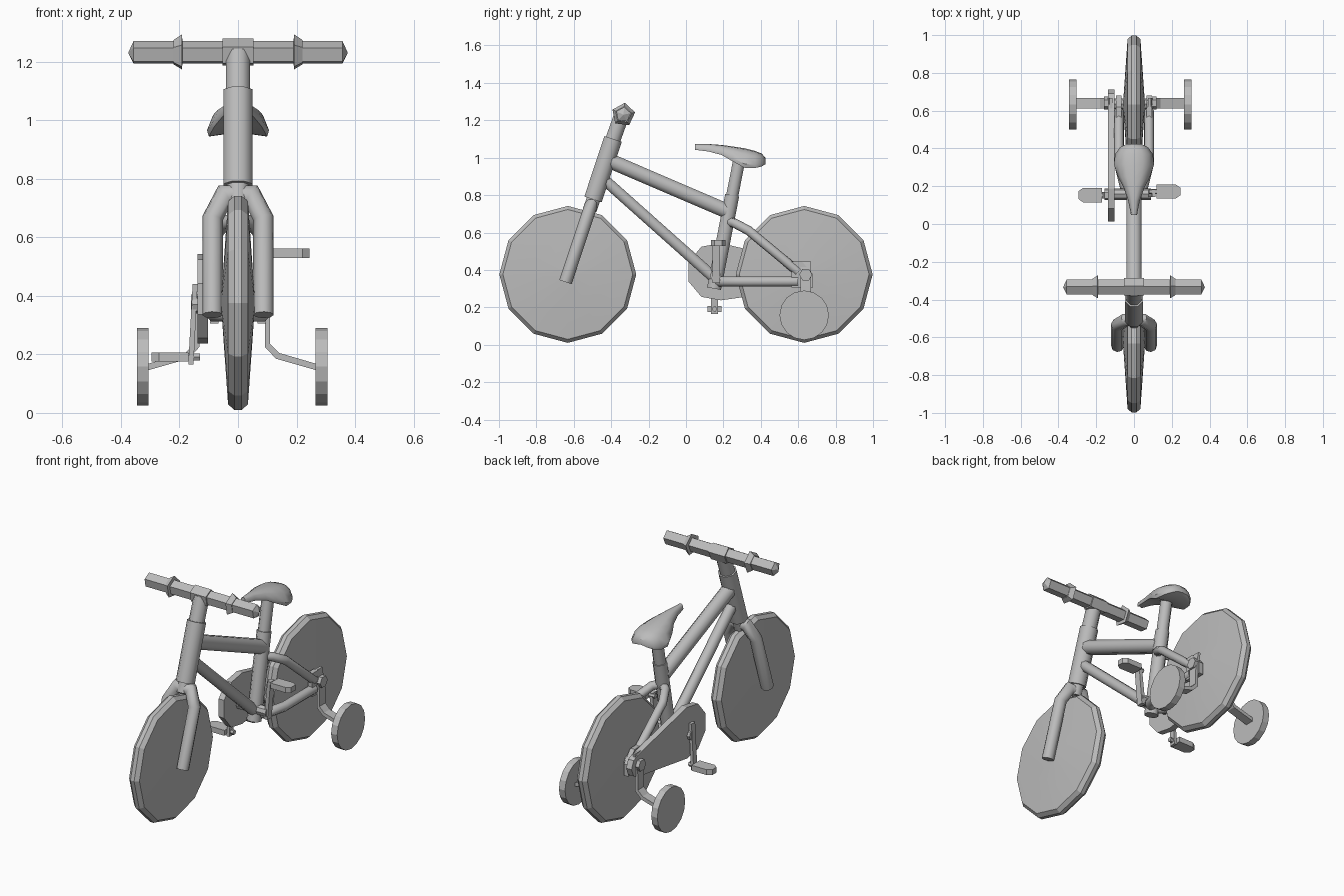
import bpy, bmesh, math
from mathutils import Vector

if "Cube" in bpy.data.objects:
    bpy.data.objects.remove(bpy.data.objects["Cube"])

GREY = (0.5, 0.5, 0.5, 1)
mat = bpy.data.materials.new("plain grey")
mat.use_nodes = True
mat.diffuse_color = GREY
mat.node_tree.nodes["Principled BSDF"].inputs["Base Color"].default_value = GREY


def loft(name, rings, smooth=35):
    """Skin a list of equal rings and cap both ends."""
    bm = bmesh.new()
    loops = [[bm.verts.new(p) for p in ring] for ring in rings]
    n = len(loops[0])
    for a, b in zip(loops, loops[1:]):
        for i in range(n):
            j = (i + 1) % n
            bm.faces.new((a[i], a[j], b[j], b[i]))
    bm.faces.new(loops[0])
    bm.faces.new(loops[-1])
    bmesh.ops.recalc_face_normals(bm, faces=bm.faces)
    mesh = bpy.data.meshes.new(name)
    bm.to_mesh(mesh)
    bm.free()
    mesh.materials.append(mat)
    ob = bpy.data.objects.new(name, mesh)
    bpy.context.collection.objects.link(ob)
    bpy.ops.object.select_all(action='DESELECT')
    ob.select_set(True)
    bpy.context.view_layer.objects.active = ob
    bpy.ops.object.shade_smooth_by_angle(angle=math.radians(smooth))
    return ob


def tube(name, path, r, sides=8, ref=(1, 0, 0)):
    """Round tube along a path with mitred bends."""
    pts = [Vector(p) for p in path]
    dirs = [(b - a).normalized() for a, b in zip(pts, pts[1:])]
    u = Vector(ref).cross(dirs[0]).normalized()
    v = dirs[0].cross(u)
    ring = []
    for i in range(sides):
        a = 2 * math.pi * (i + 0.5) / sides
        ring.append(pts[0] + r * (math.cos(a) * u + math.sin(a) * v))
    rings = [ring]
    for k, d in enumerate(dirs):
        normal = d + dirs[min(k + 1, len(dirs) - 1)]
        ring = [p + d * ((pts[k + 1] - p).dot(normal) / d.dot(normal)) for p in ring]
        rings.append(ring)
    return loft(name, rings, 50)


def lathe(name, profile, y, z, sides, phase=0, smooth=20):
    """Turn (x, radius) pairs about an axis parallel to x."""
    ang = [math.radians(phase) + 2 * math.pi * i / sides for i in range(sides)]
    return loft(name, [[(x, y + r * math.cos(a), z + r * math.sin(a)) for a in ang]
                       for x, r in profile], smooth)


def prism(name, outline, lo, hi, axis):
    """Extrude a flat outline between lo and hi along x, y or z."""
    def put(p, h):
        q = list(p)
        q.insert(axis, h)
        return q
    return loft(name, [[put(p, h) for p in outline] for h in (lo, hi)], 20)


# Wheels: shallow cones with a bevelled tread
half = [(0.012, 0.366), (0.034, 0.347), (0.057, 0.02)]
disc = [(-x, r) for x, r in reversed(half)] + half
for name, y in (("front_wheel", -0.632), ("rear_wheel", 0.632)):
    lathe(name, disc, y, 0.376, 12)

# Main frame tubes
tube("head_tube", [(0, -0.497, 0.777), (0, -0.39, 1.1)], 0.053)
tube("steerer", [(0, -0.515, 0.72), (0, -0.48, 0.82)], 0.04)
tube("top_tube", [(0, -0.4, 0.98), (0, 0.22, 0.714)], 0.043)
tube("down_tube", [(0, -0.44, 0.885), (0, 0.16, 0.35)], 0.032)
tube("seat_tube", [(0, 0.15, 0.3), (0, 0.247, 0.8)], 0.041)
tube("seat_post", [(0, 0.24, 0.76), (0, 0.287, 1.0)], 0.035)

# Fork and rear stays, one per side
for side, s in (("left", 1), ("right", -1)):
    tube(side + "_fork_leg", [(0, -0.508, 0.745), (s * 0.045, -0.508, 0.745),
         (s * 0.087, -0.535, 0.665), (s * 0.087, -0.645, 0.335)], 0.035, ref=(0, 1, 0))
    tube(side + "_seat_stay", [(0, 0.22, 0.66), (s * 0.045, 0.26, 0.65),
         (s * 0.08, 0.335, 0.61), (s * 0.08, 0.6, 0.39)], 0.025, ref=(0, 0, 1))
    tube(side + "_chain_stay", [(0, 0.16, 0.338), (s * 0.05, 0.2, 0.338),
         (s * 0.08, 0.32, 0.338), (s * 0.08, 0.6, 0.338)], 0.028, ref=(0, 0, 1))
    prism(side + "_dropout", [(0.565, 0.305), (0.68, 0.305), (0.68, 0.375),
          (0.62, 0.445), (0.565, 0.445)], s * 0.066, s * 0.095, 0)
lathe("rear_axle", [(-0.13, 0.03), (0.1, 0.03)], 0.635, 0.376, 8)

# Stem, handlebar and grip collars
BAR_Y, BAR_Z = -0.335, 1.23
tube("stem", [(0, -0.4, 1.07), (0, BAR_Y - 0.008, BAR_Z)], 0.044)
lathe("handlebar", [(-0.375, 0.001), (-0.357, 0.041), (0.357, 0.041), (0.375, 0.001)],
      BAR_Y, BAR_Z, 5, 11)
lathe("bar_clamp", [(-0.053, 0.049), (0.053, 0.049)], BAR_Y, BAR_Z, 5, 11)
for side, s in (("left", 1), ("right", -1)):
    lathe(side + "_grip_collar", [(s * 0.19, 0.045), (s * 0.192, 0.064), (s * 0.22, 0.045)],
          BAR_Y, BAR_Z, 5, 11)

# Saddle: cross sections of position, half width, top and bottom
sections = [(0.048, 0.016, 1.073, 1.042), (0.12, 0.03, 1.073, 1.033),
            (0.19, 0.054, 1.068, 1.015), (0.25, 0.085, 1.06, 0.98),
            (0.315, 0.106, 1.05, 0.945), (0.37, 0.1, 1.036, 0.945),
            (0.405, 0.075, 1.022, 0.953), (0.424, 0.04, 1.0, 0.965)]
rings = []
for y, w, top, bottom in sections:
    h = top - bottom
    right = [(0.45 * w, top - 0.05 * h), (0.8 * w, top - 0.3 * h),
             (w, top - 0.8 * h), (0.94 * w, bottom)]
    ring = [(0, top)] + right + [(0, bottom + 0.15 * h)] + [(-x, z) for x, z in reversed(right)]
    rings.append([(x, y, z) for x, z in ring])
loft("saddle", rings, 40)

# Chain guard: large front arc joined to a small rear arc
guard = []
for cy, cz, r, start, steps in ((0.16, 0.39, 0.155, 80, 5), (0.645, 0.37, 0.066, -90, 4)):
    for i in range(steps + 1):
        a = math.radians(start + (200 if r > 0.1 else 180) * i / steps)
        guard.append((cy + r * math.cos(a), cz + r * math.sin(a)))
prism("chain_guard", guard, -0.138, -0.102, 0)

# Cranks and pedals
lathe("crank_axle", [(-0.155, 0.03), (0.09, 0.03)], 0.158, 0.37, 8)
prism("left_crank", [(0.07, 0.33), (0.095, 0.33), (0.115, 0.56), (0.095, 0.56)], 0.142, 0.182, 1)
prism("right_crank", [(-0.155, 0.44), (-0.138, 0.44), (-0.152, 0.165), (-0.17, 0.165)],
      0.135, 0.17, 1)
for side, s, inner, y, z in (("left", 1, 0.12, 0.172, 0.545), ("right", -1, 0.17, 0.153, 0.191)):
    x0, x1 = s * inner, s * (inner + 0.125)
    prism(side + "_pedal", [(x0, y - 0.038), (x1 - s * 0.025, y - 0.038), (x1, y - 0.02),
          (x1, y + 0.02), (x1 - s * 0.025, y + 0.038), (x0, y + 0.038)], z - 0.016, z + 0.016, 2)
    lathe(side + "_pedal_axle", [(x0 - s * 0.04, 0.014), (x0 + s * 0.01, 0.014)], y, z, 6)

# Training wheels on bent arms, mirrored about a plane just off centre
for side, s in (("left", 1), ("right", -1)):
    arm = [(0.11, 0.445), (0.13, 0.325), (0.13, 0.235), (0.16, 0.205), (0.29, 0.167),
           (0.29, 0.145), (0.15, 0.185), (0.112, 0.225), (0.112, 0.325), (0.095, 0.445)]
    arm = [(s * x - 0.02, z) for x, z in arm]
    prism(side + "_training_arm", arm, 0.612, 0.668, 1)
    lathe(side + "_training_wheel", [(s * 0.285 - 0.02, 0.132), (s * 0.325 - 0.02, 0.132)],
          0.632, 0.158, 16)
    lathe(side + "_arm_bolt", [(s * 0.09 - 0.02, 0.035), (s * 0.14 - 0.02, 0.035)],
          0.64, 0.375, 6)
